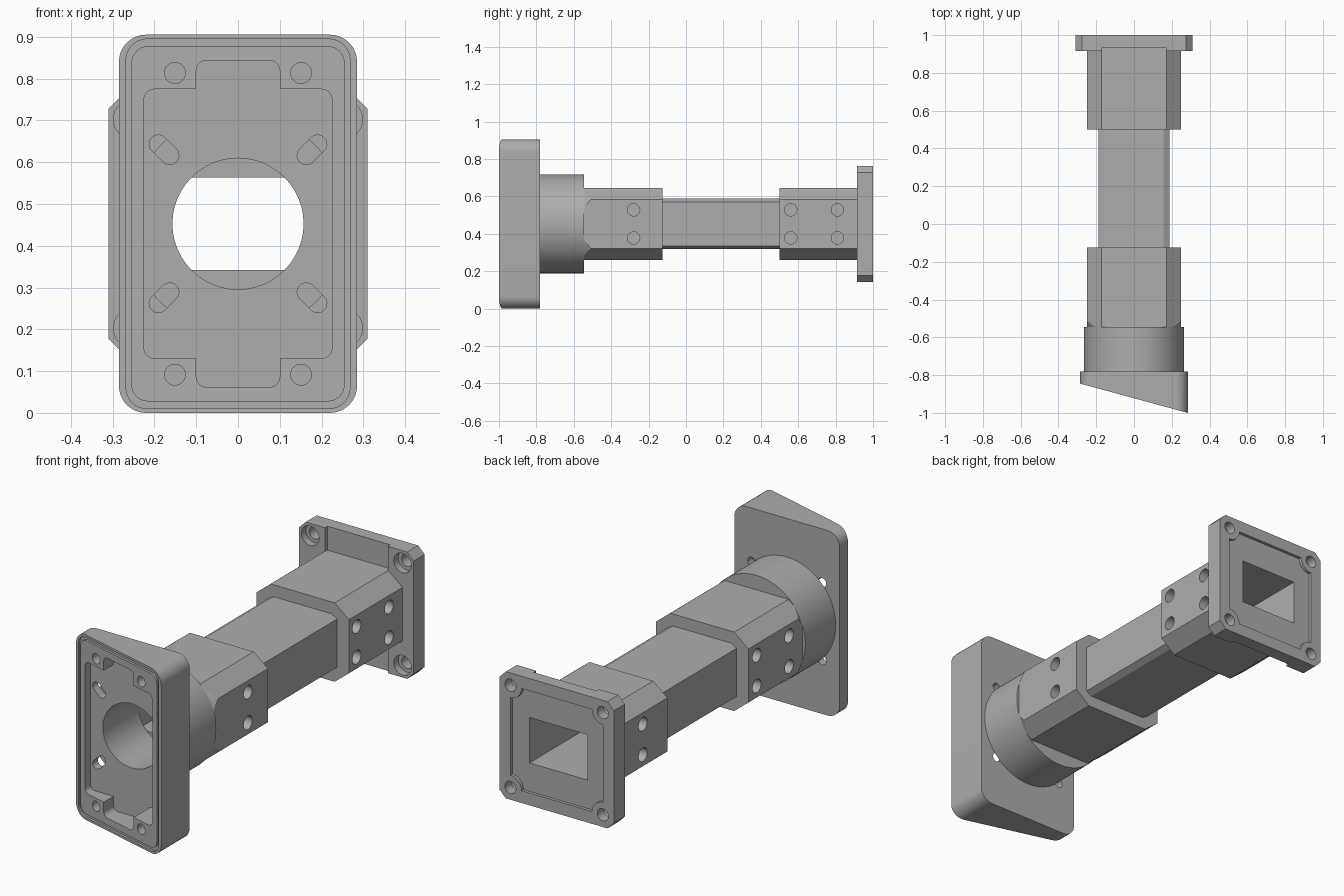
import bpy, bmesh, math
from mathutils import Matrix

if "Cube" in bpy.data.objects:
    bpy.data.objects.remove(bpy.data.objects["Cube"])

AXIS = 0.4525          # height of the central axis
SLOPE = -0.272         # slant of the front plate face

metal = bpy.data.materials.new("grey metal")
metal.use_nodes = True
GREY = (0.42, 0.42, 0.42, 1)
metal.diffuse_color = GREY
metal.node_tree.nodes["Principled BSDF"].inputs["Base Color"].default_value = GREY


# ---- outlines in (x, z) measured from the axis ----
def circle(r, x=0, z=0, n=48):
    return [(x + r * math.cos(2 * math.pi * i / n), z + r * math.sin(2 * math.pi * i / n)) for i in range(n)]


def rounded(w, h, r, x=0, z=0, n=8):
    pts = []
    for k, (sx, sz) in enumerate([(1, 1), (-1, 1), (-1, -1), (1, -1)]):
        for i in range(n + 1):
            a = math.pi / 2 * (k + i / n)
            pts.append((x + sx * (w - r) + r * math.cos(a), z + sz * (h - r) + r * math.sin(a)))
    return pts


def chamfered(w, h, cx, cz):
    q = [(w, h - cz), (w - cx, h)]
    top = q + [(-x, z) for x, z in reversed(q)]
    return top + [(-x, -z) for x, z in top]


def box(w, h, x=0, z=0):
    return [(x + w, z + h), (x - w, z + h), (x - w, z - h), (x + w, z - h)]


def prism(name, outline, y0, y1, slope0=0, slope1=0, scale1=1, matrix=None):
    """Extrude an outline along y, with optional slanted or scaled ends."""
    bm = bmesh.new()
    a = [bm.verts.new((x, y0 + slope0 * x, z)) for x, z in outline]
    b = [bm.verts.new((x * scale1, y1 + slope1 * x, z * scale1)) for x, z in outline]
    bm.faces.new(a)
    bm.faces.new(b)
    n = len(a)
    for i in range(n):
        j = (i + 1) % n
        bm.faces.new((a[i], a[j], b[j], b[i]))
    if matrix:
        bm.transform(matrix)
    bm.transform(Matrix.Translation((0, 0, AXIS)))
    bmesh.ops.recalc_face_normals(bm, faces=bm.faces)
    mesh = bpy.data.meshes.new(name)
    bm.to_mesh(mesh)
    bm.free()
    mesh.materials.append(metal)
    obj = bpy.data.objects.new(name, mesh)
    bpy.context.collection.objects.link(obj)
    return obj


def combine(obj, tools, operation='DIFFERENCE'):
    """Boolean the tools into the object, then discard them."""
    for t in tools:
        m = obj.modifiers.new("cut", 'BOOLEAN')
        m.operation, m.object, m.solver = operation, t, 'EXACT'
    dg = bpy.context.evaluated_depsgraph_get()
    obj.data = bpy.data.meshes.new_from_object(obj.evaluated_get(dg))
    obj.modifiers.clear()
    for t in tools:
        bpy.data.objects.remove(t)
    return obj


def channel():
    return prism("channel", box(0.157, 0.111), -0.6, 1.1)


def side_hole(side, y, z):
    turn = Matrix.Rotation(-math.pi / 2 * side, 4, 'Z')
    return prism("drill", circle(0.033, -side * y, z, 24), 0.19, 0.3, matrix=turn)


CORNERS = [(sx, sz) for sx in (-1, 1) for sz in (-1, 1)]

# ---- slanted front plate ----
FRONT = -0.9225
plate = prism("front_plate", rounded(0.285, 0.4525, 0.065), FRONT, -0.78, SLOPE)
groove = prism("groove", rounded(0.268, 0.442, 0.05), FRONT - 0.1, FRONT + 0.012, SLOPE, SLOPE)
combine(groove, [prism("core", rounded(0.255, 0.425, 0.04), FRONT - 0.2, FRONT + 0.1, SLOPE, SLOPE)])
pocket = prism("pocket", rounded(0.225, 0.322, 0.025), -1.2, -0.82)
combine(pocket, [prism("tab", rounded(0.1, 0.391, 0.025), -1.2, -0.82)], 'UNION')
cuts = [groove, pocket, prism("bore", circle(0.157), -1.2, -0.7)]
for sx, sz in CORNERS:
    cuts.append(prism("screw", circle(0.025, sx * 0.151, sz * 0.361, 24), -1.2, -0.82))
    tilt = Matrix.Translation((sx * 0.177, 0, sz * 0.177)) @ Matrix.Rotation(-sx * sz * math.pi / 4, 4, 'Y')
    cuts.append(prism("slot", rounded(0.041, 0.022, 0.0219), -1.2, -0.7, matrix=tilt))
combine(plate, cuts)

# ---- round collar ----
collar = prism("round_collar", circle(0.264, n=96), -0.78, -0.545)
combine(collar, [prism("bore", circle(0.157), -0.9, -0.5)])

# ---- front sleeve, turned down where it meets the collar ----
SECTION = chamfered(0.25, 0.193, 0.077, 0.062)
front_sleeve = prism("front_sleeve", SECTION, -0.545, -0.125)
combine(front_sleeve, [prism("cone", circle(0.264, n=96), -0.545, -0.1, scale1=1.84)], 'INTERSECT')
cuts = [channel()]
for z in (-0.075, 0.075):
    cuts += [side_hole(1, -0.28, z), side_hole(-1, -0.19, z), side_hole(-1, -0.44, z)]
combine(front_sleeve, cuts)

# ---- central tube ----
tube = prism("central_tube", chamfered(0.187, 0.135, 0.03, 0.017), -0.125, 0.5)
combine(tube, [channel()])

# ---- rear sleeve ----
rear_sleeve = prism("rear_sleeve", SECTION, 0.5, 0.935)
cuts = [channel()]
for z in (-0.075, 0.075):
    cuts += [side_hole(1, 0.56, z), side_hole(1, 0.81, z), side_hole(-1, 0.69, z)]
combine(rear_sleeve, cuts)

# ---- rear flange with counterbored corners and a shallow seal recess ----
flange = prism("rear_flange", chamfered(0.31, 0.31, 0.035, 0.035), 0.915, 1.0)
recess = prism("recess", rounded(0.25, 0.25, 0.02), 0.985, 1.1)
combine(recess, [prism("boss", circle(0.06, sx * 0.25, sz * 0.25), 0.9, 1.2) for sx, sz in CORNERS])
cuts = [recess, channel()]
for sx, sz in CORNERS:
    cuts.append(prism("screw", circle(0.03, sx * 0.25, sz * 0.25, 24), 0.8, 1.2))
    cuts.append(prism("counterbore", circle(0.048, sx * 0.25, sz * 0.25, 32), 0.8, 0.95))
for sz in (-1, 1):
    cuts.append(prism("notch", box(0.17, 0.1, 0, sz * 0.29), 0.8, 0.935))
combine(flange, cuts)

# ---- smooth the round surfaces, keep the edges sharp ----
bpy.ops.object.select_all(action='DESELECT')
for part in (plate, collar, front_sleeve, tube, rear_sleeve, flange):
    part.select_set(True)
    bpy.context.view_layer.objects.active = part
bpy.ops.object.shade_smooth_by_angle(angle=math.radians(25))
